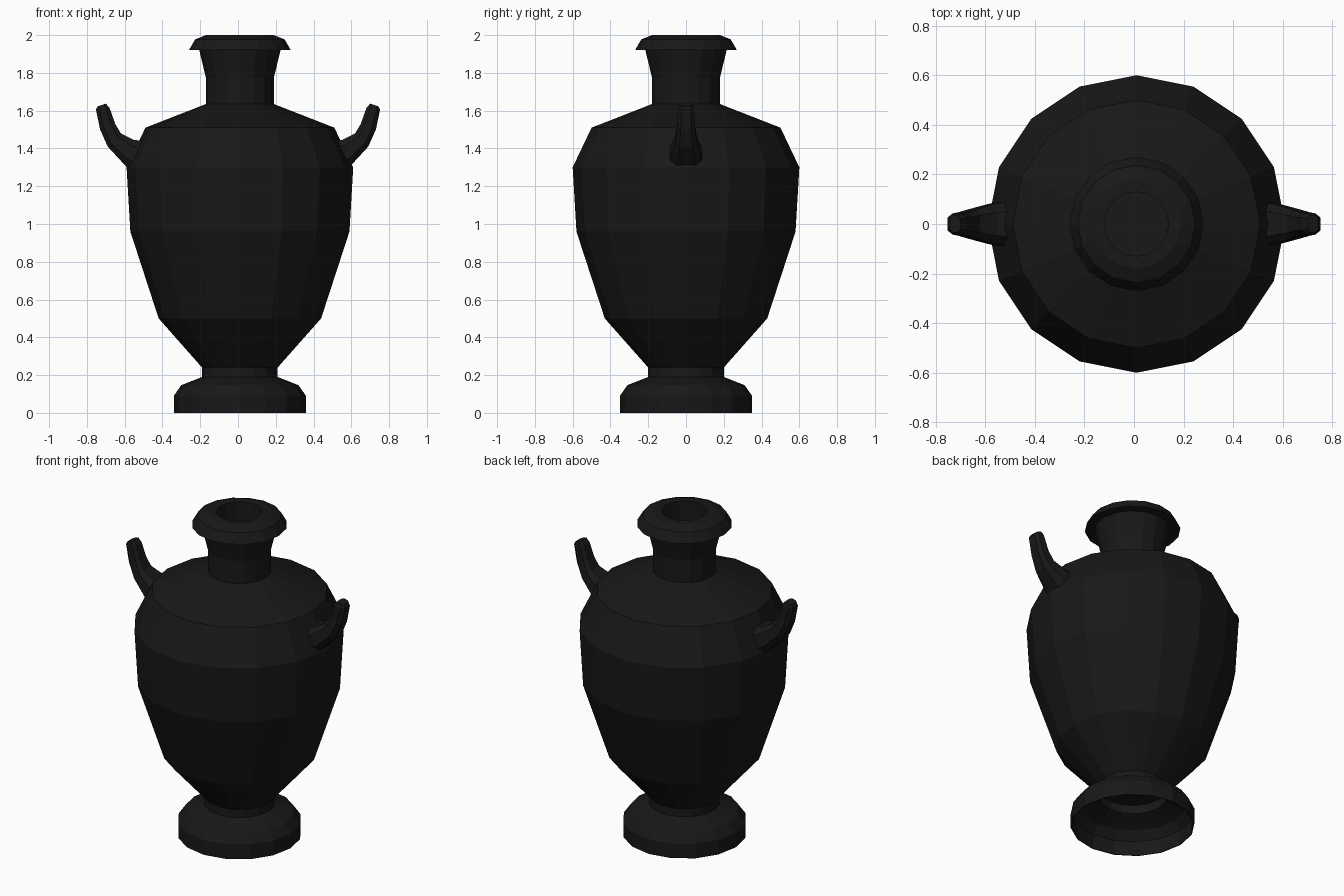
import bpy, bmesh
from math import cos, sin, tau

if "Cube" in bpy.data.objects:
    bpy.data.objects.remove(bpy.data.objects["Cube"])

black = bpy.data.materials.new("black_glaze")
black.diffuse_color = (0.009, 0.009, 0.009, 1)
black.use_nodes = True
black.node_tree.nodes["Principled BSDF"].inputs["Base Color"].default_value = black.diffuse_color


def loft(name, rings, cap_start=True, cap_end=True):
    """Skin a list of equal-length vertex rings with flat quads."""
    bm = bmesh.new()
    vr = [[bm.verts.new(p) for p in ring] for ring in rings]
    n = len(vr[0])
    for a, b in zip(vr, vr[1:]):
        for i in range(n):
            j = (i + 1) % n
            bm.faces.new((a[i], a[j], b[j], b[i]))
    if cap_start:
        bm.faces.new(vr[0][::-1])
    if cap_end:
        bm.faces.new(vr[-1])
    bmesh.ops.recalc_face_normals(bm, faces=bm.faces)
    mesh = bpy.data.meshes.new(name)
    bm.to_mesh(mesh)
    bm.free()
    mesh.materials.append(black)
    ob = bpy.data.objects.new(name, mesh)
    bpy.context.collection.objects.link(ob)
    return ob


def ring(r, z, n=16, cx=0.01):
    return [(cx + r * cos(tau * i / n), r * sin(tau * i / n), z) for i in range(n)]


# Turned vase: hollow underside of the foot, outer wall, lip and mouth
profile = [(0.195, 0.24), (0.195, 0.187), (0.305, 0.142), (0.345, 0.09), (0.345, 0),
           (0.35, 0), (0.35, 0.09), (0.31, 0.147), (0.20, 0.19), (0.20, 0.24),
           (0.43, 0.50), (0.58, 0.96), (0.60, 1.30), (0.50, 1.51),
           (0.18, 1.635), (0.18, 1.775), (0.215, 1.92), (0.27, 1.92),
           (0.237, 1.977), (0.18, 2.0), (0.13, 2.0), (0.13, 1.66)]
loft("vase_body", [ring(r, z) for r, z in profile])


# Handle cross-section: chamfered rectangle between an outer and an inner point
def section(outer, inner, w):
    shape = [(0, -.6), (0, .6), (.25, 1), (.75, 1), (1, .6), (1, -.6), (.75, -1), (.25, -1)]
    return [(outer[0] + (inner[0] - outer[0]) * t, w * s,
             outer[1] + (inner[1] - outer[1]) * t) for t, s in shape]


# Horn-like handles curling up from the shoulder
sections = [((0.575, 1.29), (0.50, 1.44), 0.088),
            ((0.605, 1.318), (0.55, 1.445), 0.08),
            ((0.69, 1.41), (0.62, 1.48), 0.058),
            ((0.73, 1.50), (0.65, 1.53), 0.047),
            ((0.752, 1.605), (0.68, 1.615), 0.042),
            ((0.743, 1.623), (0.70, 1.637), 0.034)]
for side, sx in (("right", 1), ("left", -1)):
    loft(side + "_handle",
         [[(sx * x, y, z) for x, y, z in section(*s)] for s in sections])
